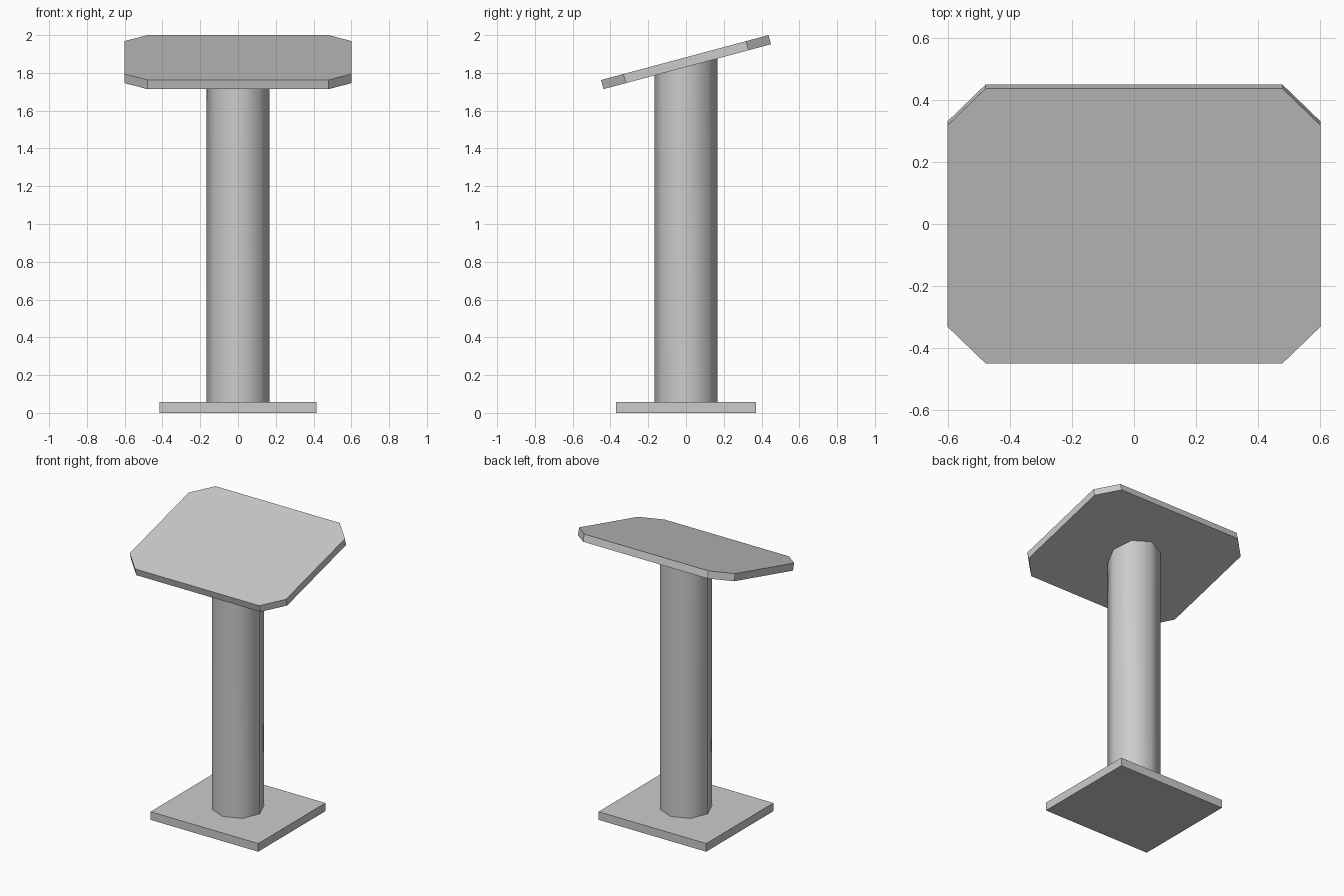
import bpy
import bmesh
from math import radians, tan
from mathutils import Matrix, Vector

cube = bpy.data.objects.get("Cube")
if cube:
    bpy.data.objects.remove(cube, do_unlink=True)

# One plain grey for every part
GREY = (0.6, 0.6, 0.6, 1.0)
grey = bpy.data.materials.new("plain grey")
grey.use_nodes = True
grey.diffuse_color = GREY
grey.node_tree.nodes["Principled BSDF"].inputs["Base Color"].default_value = GREY

TILT = radians(15)
TOP_CENTRE = Vector((0, 0, 1.857))
BASE_HEIGHT = 0.057


def add_part(name, bm):
    bmesh.ops.recalc_face_normals(bm, faces=bm.faces)
    mesh = bpy.data.meshes.new(name)
    bm.to_mesh(mesh)
    bm.free()
    mesh.materials.append(grey)
    obj = bpy.data.objects.new(name, mesh)
    bpy.context.collection.objects.link(obj)
    return obj


def box(size):
    bm = bmesh.new()
    bmesh.ops.create_cube(bm, size=1)
    bmesh.ops.scale(bm, vec=size, verts=bm.verts)
    return bm


# Floor plate
bm = box((0.83, 0.74, BASE_HEIGHT))
bmesh.ops.translate(bm, vec=(0, 0, BASE_HEIGHT / 2), verts=bm.verts)
add_part("base_plate", bm)

# Eight-sided column, its top cut at a slant to sit inside the tilted top
bm = bmesh.new()
bmesh.ops.create_cone(bm, cap_ends=True, segments=8, radius1=0.168,
                      radius2=0.168, depth=1)
for v in bm.verts:
    if v.co.z > 0:
        v.co.z = TOP_CENTRE.z - 0.02 + v.co.y * tan(TILT)
    else:
        v.co.z = BASE_HEIGHT
column = add_part("column", bm)
bpy.context.view_layer.objects.active = column
column.select_set(True)
bpy.ops.object.shade_smooth_by_angle(angle=radians(50))

# Tilted top with clipped corners
bm = box((1.204, 0.918, 0.05))
corners = [e for e in bm.edges
           if abs(e.verts[0].co.z - e.verts[1].co.z) > 0.01]
bmesh.ops.bevel(bm, geom=corners, offset=0.123, segments=1, affect='EDGES')
bmesh.ops.transform(bm, verts=bm.verts,
                    matrix=Matrix.Translation(TOP_CENTRE) @ Matrix.Rotation(TILT, 4, 'X'))
add_part("tilted_top", bm)
